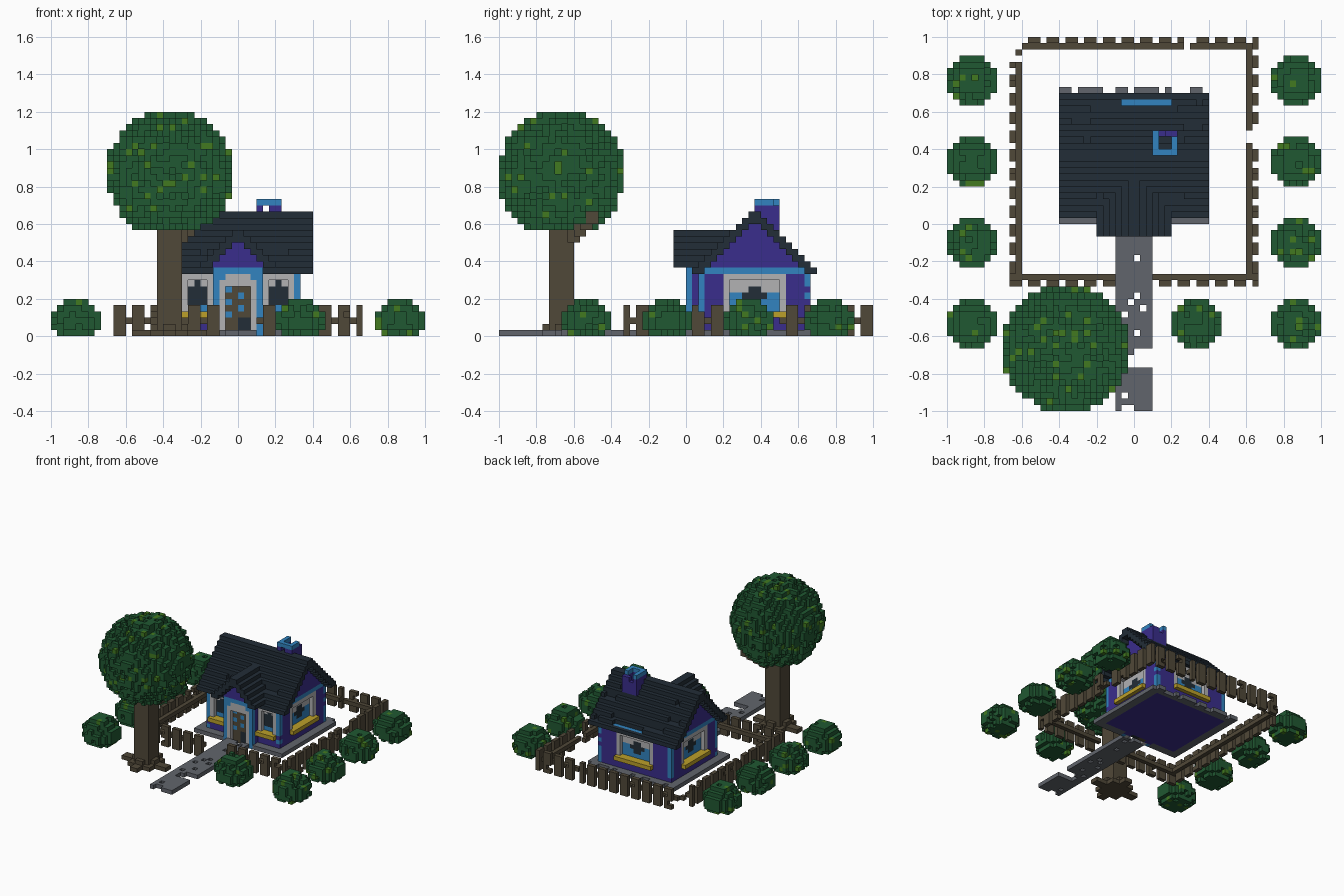
import bpy
import random
from itertools import product

random.seed(7)
V = 1 / 30  # edge length of one block

cube = bpy.data.objects.get("Cube")
if cube:
    bpy.data.objects.remove(cube, do_unlink=True)


def linear(c):
    c /= 255
    return c / 12.92 if c <= 0.04045 else ((c + 0.055) / 1.055) ** 2.4


COLOURS = {
    "leaf green": (32, 88, 50), "bright leaf": (66, 122, 32), "bark brown": (80, 72, 56),
    "slate roof": (34, 45, 55), "wall purple": (58, 45, 140), "trim blue": (50, 132, 192),
    "frame grey": (178, 178, 180), "stone grey": (97, 101, 108), "sill yellow": (188, 160, 42),
}
MATS = {}
for label, rgb in COLOURS.items():
    m = bpy.data.materials.new(label)
    m.use_nodes = True
    col = (*[linear(c) for c in rgb], 1)
    m.diffuse_color = col
    m.node_tree.nodes["Principled BSDF"].inputs["Base Color"].default_value = col
    MATS[label] = m
LEAF, BRIGHT, BARK, SLATE, PURPLE, BLUE, LIGHT, STONE, YELLOW = COLOURS


def chance(p):
    return random.random() < p


def fill(cells, xs, ys, zs, colour):
    """Fill a box of blocks; each range is (start, end)."""
    for c in product(range(*xs), range(*ys), range(*zs)):
        cells[c] = colour


def build(name, cells):
    """Turn blocks into one mesh holding only their outside faces."""
    used = sorted(set(cells.values()))
    verts, faces, slots = {}, [], []
    for c, colour in cells.items():
        for axis, side in product(range(3), (0, 1)):
            n = list(c)
            n[axis] += 2 * side - 1
            if tuple(n) in cells:
                continue
            u, w = (axis + 1) % 3, (axis + 2) % 3
            quad = []
            for a, b in ((0, 0), (1, 0), (1, 1), (0, 1)):
                p = list(c)
                p[axis] += side
                p[u] += a
                p[w] += b
                quad.append(verts.setdefault(tuple(p), len(verts)))
            faces.append(quad if side else quad[::-1])
            slots.append(used.index(colour))
    mesh = bpy.data.meshes.new(name)
    mesh.from_pydata([[q * V for q in p] for p in verts], [], faces)
    for label in used:
        mesh.materials.append(MATS[label])
    mesh.polygons.foreach_set("material_index", slots)
    ob = bpy.data.objects.new(name, mesh)
    bpy.context.collection.objects.link(ob)


def foliage(name, centre, r, rz, zs, rough):
    """Leafy ball with a ragged outer layer."""
    cells, (x, y, z) = {}, centre
    n = int(r) + 1
    for i, j, k in product(range(-n, n), range(-n, n), range(*zs)):
        d = (((i + .5) / r) ** 2 + ((j + .5) / r) ** 2 + ((k + .5 - z) / rz) ** 2) ** .5
        if d < 1 and not (d > 1 - 1.1 / r and chance(rough)):
            cells[x + i, y + j, k] = BRIGHT if chance(.08) else LEAF
    build(name, cells)


# Tree: trunk, spreading roots, one side branch and a round crown
trunk = {}
fill(trunk, (-13, -9), (-22, -18), (0, 20), BARK)
fill(trunk, (-14, -8), (-23, -17), (0, 1), BARK)
fill(trunk, (-14, -8), (-21, -19), (1, 2), BARK)
fill(trunk, (-12, -10), (-23, -17), (1, 2), BARK)
fill(trunk, (-17, -5), (-21, -19), (0, 1), BARK)
fill(trunk, (-12, -10), (-25, -15), (0, 1), BARK)
for s in range(4):
    fill(trunk, (-10 + s, -8 + s), (-19 + s, -17 + s), (15 + s, 17 + s), BARK)
build("tree_trunk", trunk)
foliage("tree_crown", (-11, -20, 26), 10.2, 10.2, (17, 36), .3)

# Bushes along both sides and one by the path
spots = [(x, y) for x in (-26, 26) for y in (23, 10, -3, -16)] + [(10, -16)]
for n, (x, y) in enumerate(spots):
    foliage(f"bush_{n + 1}", (x, y, 2.6), 4.15, 3.5, (0, 6), .2)


# Picket fence
def fence(name, start, end, pos, skip=()):
    """pos(t, d) gives the plan position; d is 0 on the rail, 1 on the pickets."""
    cells = {}
    for t in range(start, end):
        if t in skip:
            continue
        cells[(*pos(t, 0), 2)] = BARK
        if (t + 20) % 3 < 2:
            for k in range(5):
                if k == 2 or not chance(.05):
                    cells[(*pos(t, 1), k)] = BARK
    build(name, cells)


fence("front_fence", -20, 20, lambda t, d: (t, -9 - d), range(-3, 3))
fence("back_fence", -18, 20, lambda t, d: (t, 28 + d), (8,))
fence("left_fence", -9, 29, lambda t, d: (18 + d, t), (13, 14))
fence("right_fence", -9, 28, lambda t, d: (-19 - d, t), (26,))

# Worn stone path
path = {}
fill(path, (-3, 3), (-30, 0), (0, 1), STONE)
for c in list(path):
    broken = c[1] in (-23, -22, -21) and c[0] > -2 + (c[1] + 23) // 2
    if broken or (-3 < c[0] < 2 and chance(.1)):
        del path[c]
build("path", path)

# Stone plinth around the walls
plinth = {}
fill(plinth, (-12, 12), (0, 22), (0, 1), STONE)
for c in list(plinth):
    inside = (-10 <= c[0] < 10 and 2 <= c[1] < 20) or (-4 <= c[0] < 4 and c[1] < 2)
    if inside or (c[1] == 21 and chance(.25)):
        del plinth[c]
build("plinth", plinth)

# Walls with corner posts and a trim band
house = {}
fill(house, (-10, 10), (2, 20), (0, 10), PURPLE)
fill(house, (-4, 4), (0, 2), (0, 10), PURPLE)
for x, y in product((-10, 9), (2, 19)):
    for k in range(1, 10):
        house[x, y, k] = PURPLE if chance(.2) else BLUE
fill(house, (-10, 10), (2, 20), (10, 11), BLUE)
fill(house, (-4, 4), (0, 2), (10, 11), BLUE)

# Gable walls under both roofs
for k in range(9):
    for x in (-10, 9):
        fill(house, (x, x + 1), (10 - k, 12 + k), (11, 18 - k), PURPLE)
for k in range(4):
    fill(house, (-1 - k, 1 + k), (0, 2), (11, 15 - k), PURPLE)


# Windows: frame, recessed pane and projecting sill
def window(width, pos):
    mid = (width - 1) / 2
    for u in range(width):
        house[pos(u, 0, 3)] = house[pos(u, -1, 3)] = YELLOW
        for k in range(4, 10):
            if u in (0, width - 1) or k == 9:
                house[pos(u, 0, k)] = LIGHT
                continue
            house.pop(pos(u, 0, k))
            shade = BLUE if k < 6 or (k == 6 and u % 3) else LIGHT
            if abs(u - mid) + abs(k - 6) * .8 < 2 and k > 4:
                shade = SLATE
            house[pos(u, 1, k)] = shade


window(10, lambda u, d, k: (9 - d, 6 + u, k))
window(10, lambda u, d, k: (-10 + d, 6 + u, k))
window(10, lambda u, d, k: (-5 + u, 19 - d, k))
window(5, lambda u, d, k: (4 + u, 2 + d, k))
window(5, lambda u, d, k: (-9 + u, 2 + d, k))

# Porch front: blue posts, pale surround and a recessed door
for i, k in product(range(-4, 4), range(0, 10)):
    c = abs(i + .5)
    if c > 3:
        house[i, 0, k] = BLUE
    elif c < 2 and k < 8:
        house.pop((i, 0, k))
        dots = BLUE if (i + 2 * k) % 4 == 0 and k > 1 else BARK
        house[i, 1, k] = SLATE if i >= 0 and k < 3 else dots
    else:
        house[i, 0, k] = BLUE if c > 2 and k == 9 else LIGHT
build("house_walls", house)

# Main roof: stepped slopes with a few sunken tiles
roof = {}
for k in range(10):
    for j in (10 - k, 11 + k):
        sunk = False
        for i in range(-12, 12):
            if chance(.3):
                sunk = chance(.22)
            top = 20 - k - (1 if sunk and -11 < i < 11 and 0 < k < 9 else 0)
            fill(roof, (i, i + 1), (j, j + 1), (max(10, 18 - k), top), SLATE)

# Porch roof, running back into the main slope
for k in range(6):
    for i in (-1 - k, k):
        fill(roof, (i, i + 1), (-2, 8 - k), (max(11, 15 - k), 17 - k), SLATE)
build("roof", roof)

# Chimney: hollow stack with a chipped cap
chimney = {}
fill(chimney, (3, 7), (11, 15), (14, 21), PURPLE)
fill(chimney, (3, 7), (11, 15), (21, 22), BLUE)
for c in list(chimney):
    hollow = c[0] in (4, 5) and c[1] in (12, 13) and c[2] > 16
    chipped = c[2] == 21 and c[1] == 14 and c[0] > 3
    notch = c[2] == 20 and c[0] in (4,) and c[1] in (11, 14)
    if hollow or chipped or notch:
        del chimney[c]
build("chimney", chimney)
